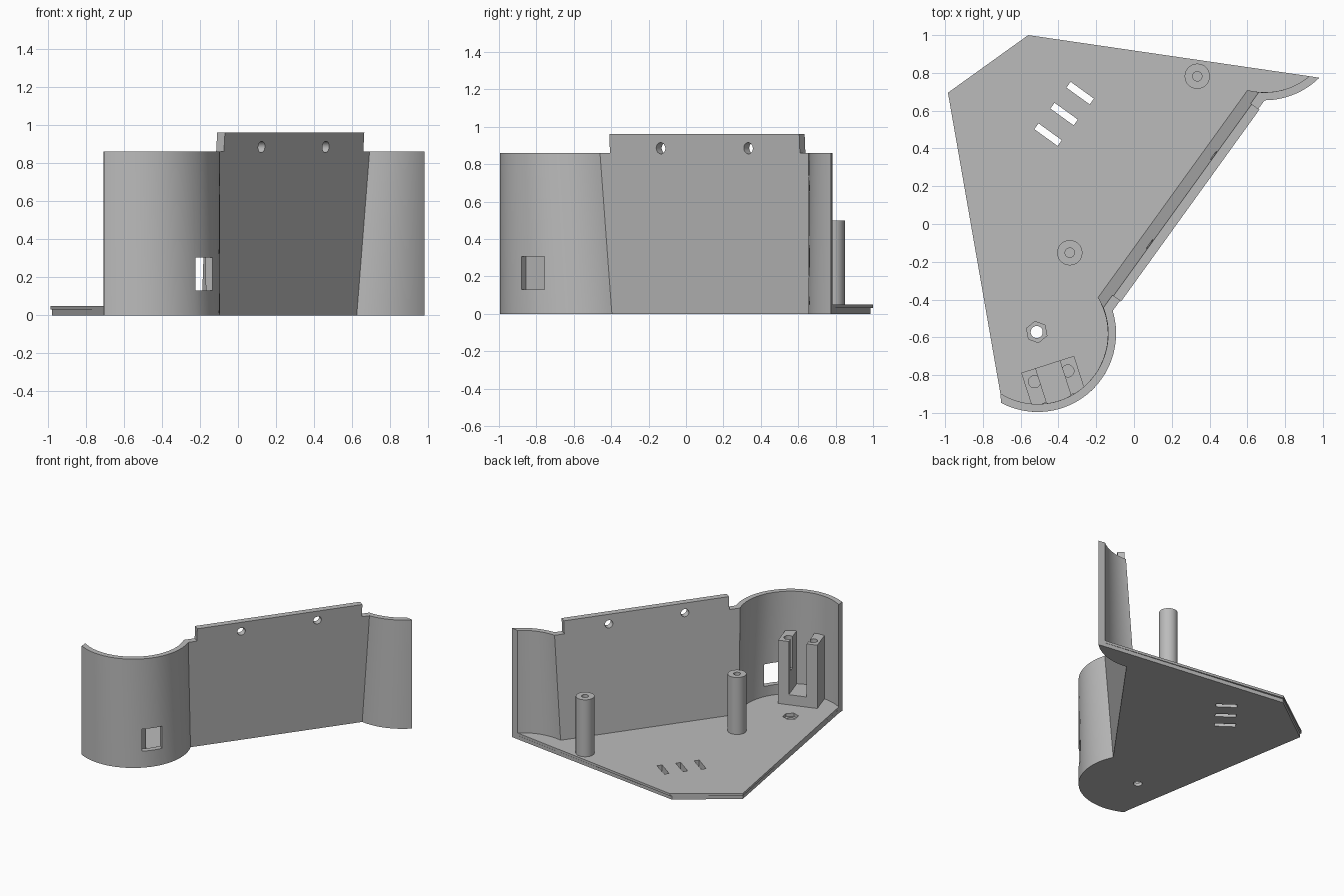
import bpy, bmesh
from math import sin, cos, acos, radians, pi
from mathutils import Matrix, Vector

cube = bpy.data.objects.get("Cube")
if cube:
    bpy.data.objects.remove(cube, do_unlink=True)

grey = bpy.data.materials.new("plain_grey")
grey.use_nodes = True
COLOUR = (0.5, 0.5, 0.5, 1)
grey.diffuse_color = COLOUR
grey.node_tree.nodes["Principled BSDF"].inputs["Base Color"].default_value = COLOUR

# Panel frame: outward direction N, along direction T
PHI = radians(-35.8)
N = Vector((cos(PHI), sin(PHI)))
T = Vector((-sin(PHI), cos(PHI)))
BIG, SMALL = Vector((-0.51, -0.58)), Vector((0.69, 1.07))
OUTER, INNER, PANEL = 0.415, 0.373, 0.05
FLOOR, WALL, LIP = 0.05, 0.86, 0.96


def lean(z):
    """Offset of the outer panel face, which tilts outwards with height."""
    return 0.12 + 0.067 * z


def loft(name, rings):
    """Closed solid through rings, each a pair (points, z)."""
    bm = bmesh.new()
    rows = [[bm.verts.new((p[0], p[1], z)) for p in pts] for pts, z in rings]
    n = len(rows[0])
    for low, high in zip(rows, rows[1:]):
        for i in range(n):
            j = (i + 1) % n
            bm.faces.new((low[i], low[j], high[j], high[i]))
    bm.faces.new(rows[0][::-1])
    bm.faces.new(rows[-1])
    bmesh.ops.recalc_face_normals(bm, faces=bm.faces)
    mesh = bpy.data.meshes.new(name)
    bm.to_mesh(mesh)
    bm.free()
    mesh.materials.append(grey)
    ob = bpy.data.objects.new(name, mesh)
    bpy.context.collection.objects.link(ob)
    return ob


def prism(name, pts, z0, z1):
    return loft(name, [(pts, z0), (pts, z1)])


def circle(c, r, n=32, turn=0.0):
    return [(c[0] + r * cos(turn + 2 * pi * i / n),
             c[1] + r * sin(turn + 2 * pi * i / n)) for i in range(n)]


def rect(c, along, length, width):
    u = Vector(along).normalized()
    v = Vector((-u.y, u.x))
    return [Vector(c) + u * (a * length / 2) + v * (b * width / 2)
            for a, b in ((-1, -1), (1, -1), (1, 1), (-1, 1))]


def arc(c, r, a0, a1, n=32):
    return [c + r * Vector((cos(a0 + (a1 - a0) * i / n), sin(a0 + (a1 - a0) * i / n)))
            for i in range(n + 1)]


def wall_path(r, d, start, end):
    """Large arc, straight panel at offset d, then small arc."""
    a = PHI + acos((d - N.dot(BIG)) / r)
    b = PHI - acos((d - N.dot(SMALL)) / r)
    return arc(BIG, r, radians(start), a, 48) + arc(SMALL, r, b, radians(end), 20)


def outer_path(z):
    return wall_path(OUTER, lean(z), -117.8, -45.5)


def inner_path(z):
    return wall_path(INNER, lean(z) - PANEL, -122, -50.4)


def cut(ob, cutter, keep=False):
    mod = ob.modifiers.new("cut", 'BOOLEAN')
    mod.object, mod.solver = cutter, 'EXACT'
    bpy.context.view_layer.objects.active = ob
    with bpy.context.temp_override(object=ob, active_object=ob):
        bpy.ops.object.modifier_apply(modifier=mod.name)
    if not keep:
        bpy.data.objects.remove(cutter, do_unlink=True)


# Floor plate with a thin overhanging step on the short back edge
full = [(-0.56, 1.0), (-0.985, 0.695)]
short = [(-0.567, 0.987), (-0.977, 0.685)]
base = loft("base_plate", [
    (inner_path(0) + short, 0), (inner_path(0.03) + short, 0.03),
    (inner_path(0.03) + full, 0.031), (inner_path(FLOOR) + full, FLOOR)])

# Vent slots
for c in ((-0.455, 0.473), (-0.37, 0.582), (-0.285, 0.693)):
    cut(base, prism("slot_cutter", rect(c, N, 0.152, 0.038), -0.1, 0.2))

# Hexagonal nut pocket with a through hole
NUT = (-0.515, -0.572)
cut(base, prism("nut_cutter", circle(NUT, 0.057, 6, radians(40)), 0.025, 0.2))
cut(base, prism("bolt_cutter", circle(NUT, 0.032), -0.1, 0.2))

# Curved wall and raised lip
wall = loft("curved_wall", [(outer_path(z) + inner_path(z)[::-1], z) for z in (0, WALL)])


def lip_ring(z):
    d = lean(z)
    return [N * (d - k) + T * t for k, t in
            ((0, -0.373), (0, 0.879), (PANEL, 0.879), (PANEL, -0.373))]


lip = loft("wall_lip", [(lip_ring(z), z) for z in (WALL, LIP)])

# Cable window in the large arc
window_at = BIG + N * 0.39
cut(wall, prism("window_cutter", rect(window_at, N, 0.25, 0.153), 0.13, 0.305))

# Screw holes across the lip
for t in (-0.037, 0.54):
    cutter = prism("hole_cutter", circle((0, 0), 0.03), -0.2, 0.2)
    p = N * 0.16 + T * t
    cutter.data.transform(Matrix.Translation((p.x, p.y, 0.885))
                          @ Matrix.Rotation(PHI, 4, 'Z') @ Matrix.Rotation(pi / 2, 4, 'Y'))
    cut(wall, cutter, keep=True)
    cut(lip, cutter)

# Mounting posts with blind screw holes
posts = []
for name, c in (("front_post", (-0.34, -0.152)), ("back_post", (0.335, 0.782))):
    post = prism(name, circle(c, 0.067), FLOOR - 0.01, 0.5)
    cut(post, prism("post_cutter", circle(c, 0.025), 0.25, 0.6))
    posts.append(post)

# Holder block: two pillars and a low sill against the large arc
RIGHT = Vector((-0.597, -0.788))
U = Vector((0.28, 0.09)).normalized()
V = Vector((U.y, -U.x))


def holder(name, a, b, depth, top):
    pts = [RIGHT + U * a, RIGHT + U * b, RIGHT + U * b + V * depth, RIGHT + U * a + V * depth]
    return prism(name, pts, FLOOR - 0.01, top)


for name, a, b, spot in (("right_pillar", 0, 0.08, (-0.527, -0.835)),
                         ("left_pillar", 0.214, 0.294, (-0.35, -0.778))):
    pillar = holder(name, a, b, 0.19, 0.55)
    cut(pillar, prism("pillar_cutter", circle(spot, 0.032), 0.3, 0.7))
    posts.append(pillar)
holder("holder_sill", 0.08, 0.214, 0.212, 0.13)

# Smooth the round parts and keep their edges sharp
bpy.ops.object.select_all(action='DESELECT')
for ob in [wall, base] + posts:
    ob.select_set(True)
bpy.context.view_layer.objects.active = wall
bpy.ops.object.shade_smooth_by_angle(angle=radians(25))
